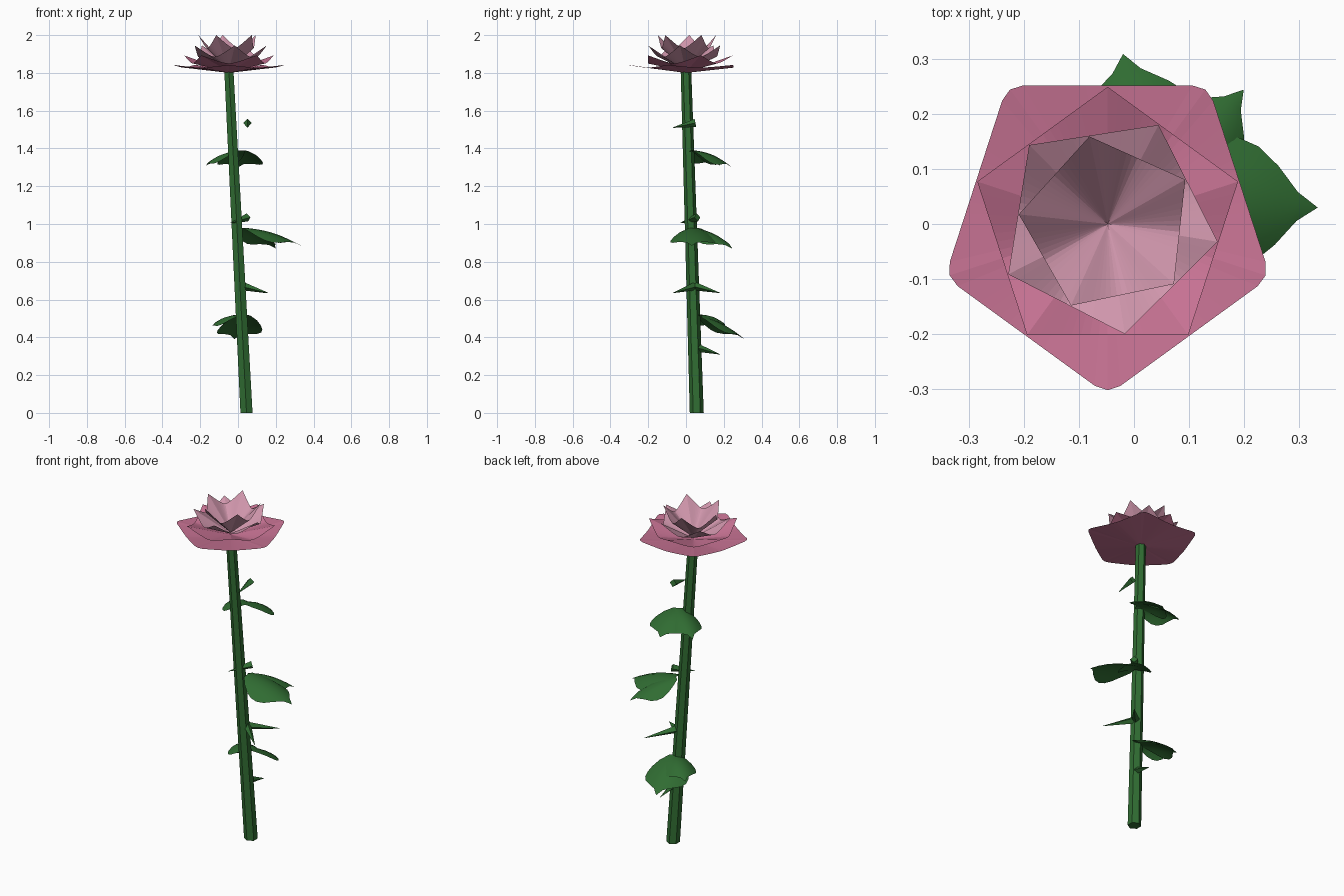
import bpy, bmesh
from math import sin, cos, pi, tau
from mathutils import Vector

cube = bpy.data.objects.get("Cube")
if cube:
    bpy.data.objects.remove(cube, do_unlink=True)


def material(name, rgb):
    linear = [((c / 255 + 0.055) / 1.055) ** 2.4 for c in rgb] + [1.0]
    mat = bpy.data.materials.new(name)
    mat.use_nodes = True
    mat.diffuse_color = linear
    mat.node_tree.nodes["Principled BSDF"].inputs["Base Color"].default_value = linear
    return mat


GREEN = material("leaf green", (48, 108, 50))
ROSE = material("deep rose", (200, 115, 148))
PINK = material("pale pink", (208, 150, 172))


def finish(bm, name, mat, smooth=False):
    mesh = bpy.data.meshes.new(name)
    for f in bm.faces:
        f.smooth = smooth
    bm.to_mesh(mesh)
    bm.free()
    mesh.materials.append(mat)
    obj = bpy.data.objects.new(name, mesh)
    bpy.context.collection.objects.link(obj)
    return obj


def taper(name, base, tip, r1, r2, sides, square_ends=False):
    """Tapered prism between two points; square_ends keeps the ends level."""
    base, tip = Vector(base), Vector(tip)
    axis = tip - base
    bm = bmesh.new()
    bmesh.ops.create_cone(bm, cap_ends=True, segments=sides,
                          radius1=r1, radius2=r2, depth=2)
    turn = axis.to_track_quat("Z", "Y")
    for v in bm.verts:
        ring = Vector((v.co.x, v.co.y, 0))
        if not square_ends:
            ring = turn @ ring
        v.co = base + axis * (v.co.z + 1) / 2 + ring
    return finish(bm, name, GREEN)


# Leaning stem
taper("stem", (0.045, 0.057, 0), (-0.048, 0, 1.805), 0.037, 0.028, 6, True)


# Bloom: nested five-pointed bowls, each a fan around its centre
def petal_ring(name, radius, clip, turn, z_mid, z_valley, z_tip, mat):
    bm = bmesh.new()
    count = 80
    centre = bm.verts.new((-0.048, 0, z_mid))
    rim = []
    for i in range(count):
        a = tau * i / count
        off = (a + pi / 5) % (tau / 5) - pi / 5
        near = 1 - abs(off) / (pi / 5)
        r = min(clip, radius * cos(pi / 5) / cos(pi / 5 - abs(off)))
        z = z_valley + (z_tip - z_valley) * near ** 1.5
        rim.append(bm.verts.new((-0.048 + r * cos(a + turn), r * sin(a + turn), z)))
    for i in range(count):
        bm.faces.new((centre, rim[i], rim[(i + 1) % count]))
    return finish(bm, name, mat)


petal_ring("outer_petals", 0.312, 0.303, -pi / 2, 1.800, 1.828, 1.842, ROSE)
petal_ring("second_petals", 0.25, 0.25, pi / 2, 1.806, 1.85, 1.893, ROSE)
petal_ring("third_petals", 0.203, 0.203, -0.16, 1.812, 1.885, 1.945, PINK)
petal_ring("inner_petals", 0.163, 0.163, 0.52, 1.818, 1.93, 2.0, PINK)

# Broad leaves with drooping sides and a narrow tip
WIDTHS = [0.3, 0.65, 0.88, 1, 1, 0.88, 0.6, 0.22, 0]


def leaf(name, base, tip, half_width, droop=0.05):
    base, tip = Vector(base), Vector(tip)
    axis = tip - base
    side = Vector((-axis.y, axis.x, 0)).normalized()
    bm = bmesh.new()
    rows = []
    for i, w in enumerate(WIDTHS):
        t = i / (len(WIDTHS) - 1)
        row = []
        for j in range(-3, 4):
            u = j / 3 * w
            p = base + axis * t + side * (u * half_width)
            p.z += 0.02 * sin(pi * t) - droop * u * u
            row.append(bm.verts.new(p))
        rows.append(row)
    for a, b in zip(rows, rows[1:]):
        for j in range(6):
            bm.faces.new((a[j], b[j], b[j + 1], a[j + 1]))
    bmesh.ops.remove_doubles(bm, verts=bm.verts, dist=0.0005)
    return finish(bm, name, GREEN, True)


LEAVES = {
    "upper": ((0.02, 0.04, 1.39), (0.0, 0.245, 1.30), (-0.17, 0.18, 1.31)),
    "middle": ((0.035, 0.045, 0.98), (0.335, 0.03, 0.885), (0.2, 0.245, 0.87)),
    "lower": ((0.03, 0.06, 0.52), (-0.02, 0.31, 0.39), (-0.135, 0.2, 0.46)),
}
for name, (base, tip_a, tip_b) in LEAVES.items():
    leaf(name + "_leaf_main", base, tip_a, 0.12)
    leaf(name + "_leaf_side", base, tip_b, 0.09)

# Thorns
THORNS = [
    ((0.05, 0.05, 1.535), (0.05, -0.07, 1.51)),
    ((0.05, 0.06, 1.035), (-0.04, -0.03, 1.005)),
    ((0.03, 0.045, 0.67), (0.16, -0.07, 0.635)),
    ((0.03, 0.05, 0.67), (0.15, 0.18, 0.635)),
    ((0.035, 0.06, 0.345), (0.045, 0.18, 0.31)),
]
for i, (base, tip) in enumerate(THORNS):
    taper("thorn_%d" % (i + 1), base, tip, 0.022, 0.001, 4)
